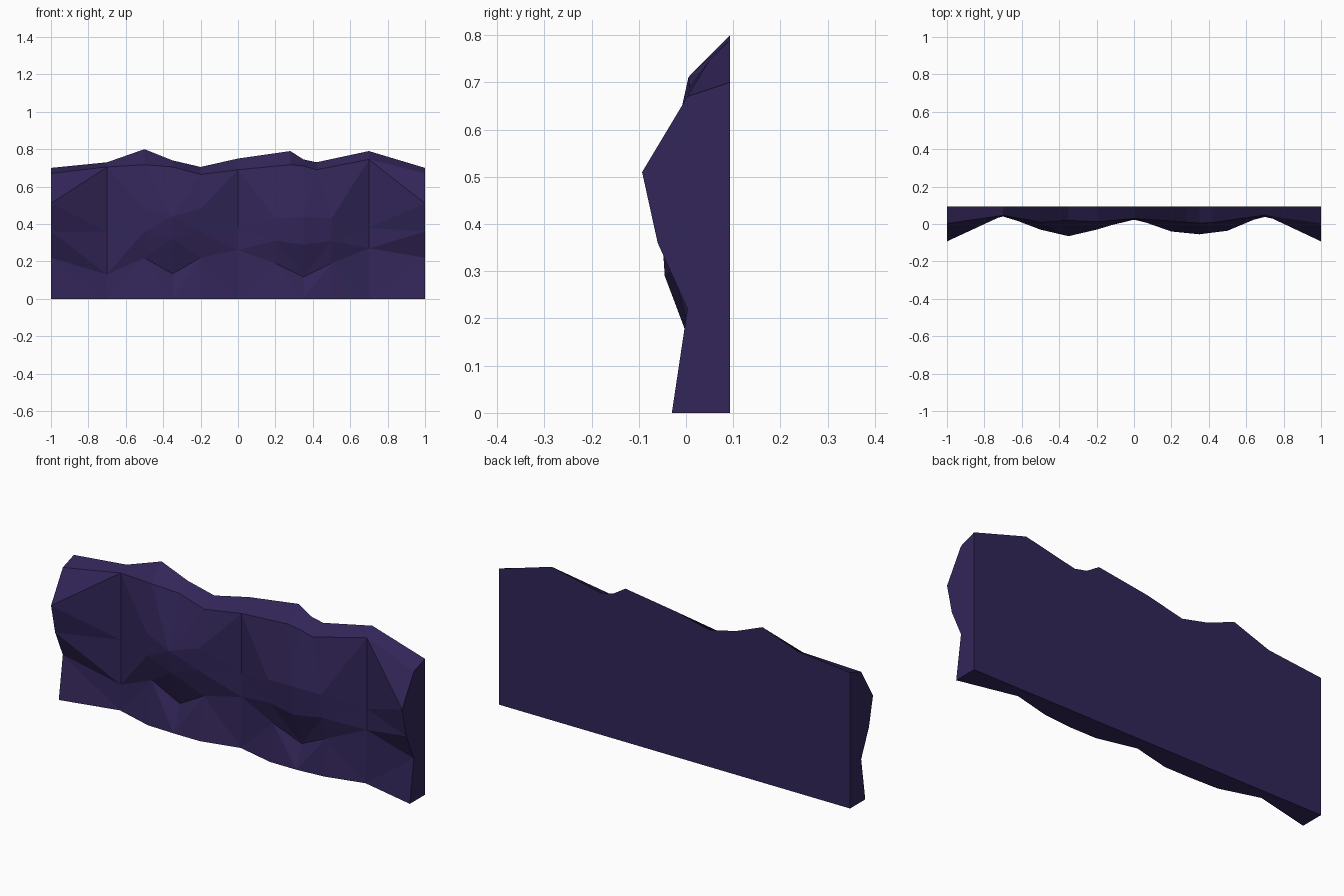
import bpy, bmesh

if "Cube" in bpy.data.objects:
    bpy.data.objects.remove(bpy.data.objects["Cube"])

BACK = 0.093

# one profile per column: x, rim x, foot y, then (y, z) of undercut, belly, brow, shoulder, and rim height
profiles = [
    (-1.0, -1.0, -.03, (.003, .22), (-.060, .36), (-.093, .51), (.003, .67), .70),
    (-.70, -.70, .040, (.046, .13), (.046, .36), (.046, .44), (.046, .705), .73),
    (-.50, -.50, -.02, (.013, .22), (-.028, .36), (-.030, .48), (.010, .717), .80),
    (-.35, -.35, -.025, (.027, .133), (-.045, .32), (-.065, .44), (.020, .705), .74),
    (-.20, -.20, -.025, (.008, .22), (-.025, .36), (-.030, .48), (.012, .665), .705),
    (0.00, 0.00, .023, (.030, .26), (.030, .38), (.030, .49), (.030, .69), .75),
    (0.20, 0.28, -.025, (.000, .19), (-.035, .31), (-.040, .43), (.010, .717), .79),
    (0.35, 0.35, -.025, (.020, .117), (-.045, .29), (-.055, .44), (.005, .71), .745),
    (0.50, 0.42, -.012, (.003, .19), (-.030, .31), (-.036, .43), (.008, .69), .73),
    (0.70, 0.70, .038, (.048, .27), (.048, .38), (.048, .49), (.048, .745), .79),
    (1.00, 1.00, -.03, (.003, .22), (-.060, .36), (-.093, .51), (.003, .67), .70),
]

bm = bmesh.new()
columns = []
for x, rim_x, foot, low, belly, brow, shoulder, rim in profiles:
    column = [bm.verts.new((x, foot, 0))]
    column += [bm.verts.new((x, y, z)) for y, z in (low, belly, brow)]
    column += [bm.verts.new((rim_x, *shoulder)), bm.verts.new((rim_x, BACK, rim)),
               bm.verts.new((x, BACK, 0))]
    columns.append(column)

# rocky front, sloping top, flat back and underside: closed loft between columns,
# with the split chosen so that ridges run out from each recessed seam
for i, (a, b) in enumerate(zip(columns, columns[1:])):
    n = len(a)
    for k in range(n):
        m = (k + 1) % n
        if k < 4:
            seam_left = a[k].co.y + a[m].co.y > b[k].co.y + b[m].co.y
            if (k == 3) == seam_left:
                bm.faces.new((a[k], b[k], a[m]))
                bm.faces.new((b[k], b[m], a[m]))
            else:
                bm.faces.new((a[k], b[k], b[m]))
                bm.faces.new((a[k], b[m], a[m]))
        else:
            bm.faces.new((a[k], b[k], b[m], a[m]))

# straight cut ends
bm.faces.new(columns[0])
bm.faces.new(columns[-1][::-1])
bmesh.ops.recalc_face_normals(bm, faces=bm.faces)

mesh = bpy.data.meshes.new("rock_wall")
bm.to_mesh(mesh)
bm.free()

stone = bpy.data.materials.new("dark purple stone")
stone.diffuse_color = (.032, .019, .098, 1)
stone.use_nodes = True
stone.node_tree.nodes["Principled BSDF"].inputs["Base Color"].default_value = stone.diffuse_color
mesh.materials.append(stone)
bpy.context.collection.objects.link(bpy.data.objects.new("rock_wall", mesh))
